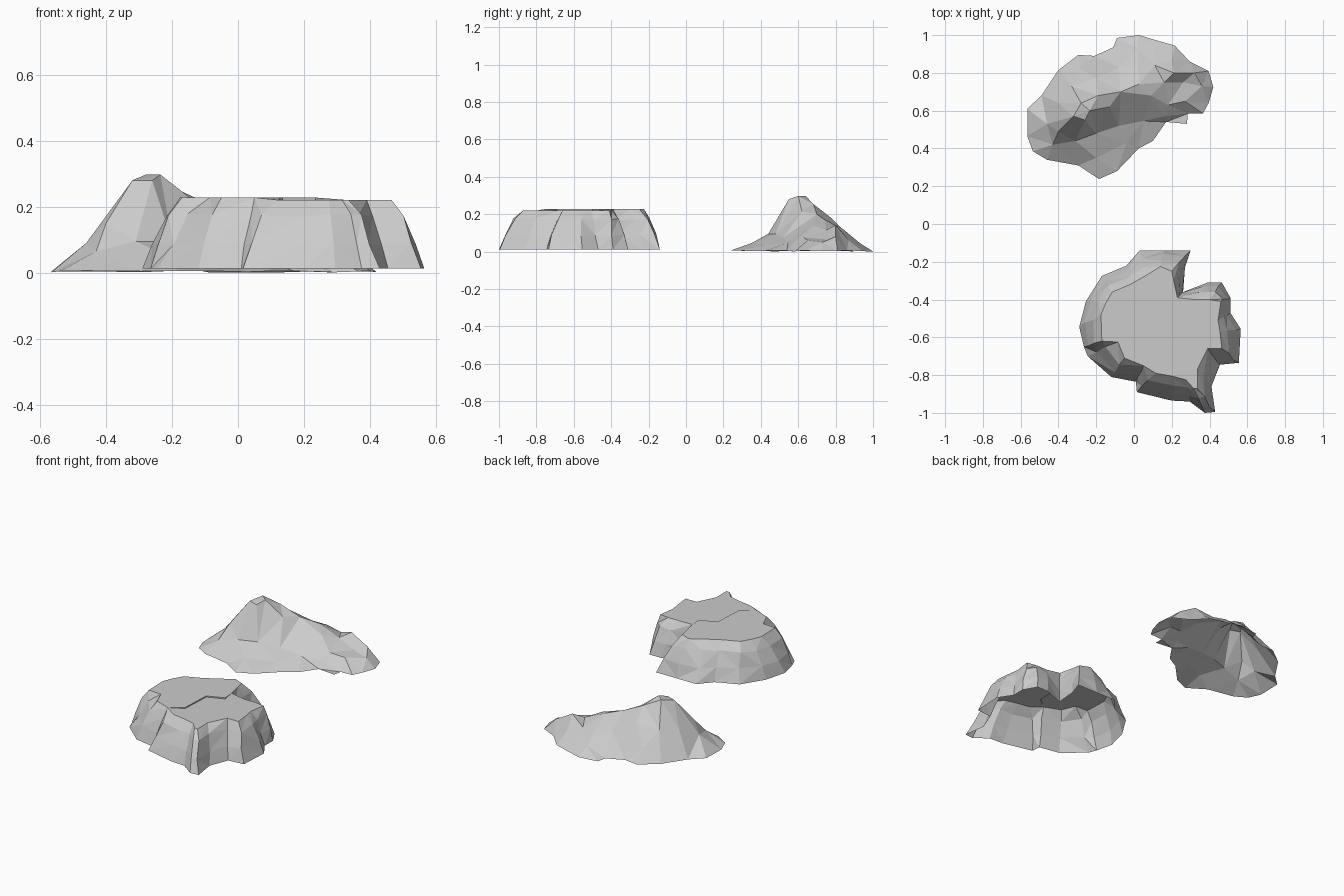
import bpy, bmesh, random
from mathutils import Vector
from mathutils.geometry import delaunay_2d_cdt

random.seed(4)
if "Cube" in bpy.data.objects:
    bpy.data.objects.remove(bpy.data.objects["Cube"])

stone = bpy.data.materials.new("grey stone")
stone.use_nodes = True
stone.diffuse_color = (.6, .6, .6, 1)
stone.node_tree.nodes["Principled BSDF"].inputs["Base Color"].default_value = (.6, .6, .6, 1)


def finish(bm, name):
    """Turn a bmesh into a flat shaded stone object."""
    mesh = bpy.data.meshes.new(name)
    bm.to_mesh(mesh)
    bm.free()
    mesh.materials.append(stone)
    obj = bpy.data.objects.new(name, mesh)
    bpy.context.collection.objects.link(obj)
    return obj


def jitter(amount):
    return Vector([random.uniform(-amount, amount) for axis in range(3)])


# Flat-topped rock: each row pairs a foot point with the rim point above it
mesa_plan = [
    (.26, -.36, .23, -.39), (.39, -.31, .32, -.4), (.465, -.31, .4, -.4),
    (.51, -.39, .46, -.41), (.51, -.47, .445, -.51), (.565, -.555, .455, -.57),
    (.555, -.735, .465, -.66), (.455, -.745, .39, -.66), (.41, -.86, .335, -.77),
    (.43, -.995, .335, -.87), (.375, -1, .315, -.87), (.295, -.94, .275, -.825),
    (.2, -.935, .2, -.805), (.015, -.89, .115, -.79), (.01, -.835, .05, -.75),
    (-.12, -.81, -.05, -.71), (-.245, -.7, -.085, -.625), (-.265, -.65, -.17, -.62),
    (-.29, -.545, -.175, -.48), (-.255, -.41, -.15, -.42), (-.17, -.275, -.115, -.36),
    (-.04, -.22, -.02, -.32), (.03, -.14, .06, -.275), (.16, -.14, .14, -.225),
    (.3, -.14, .2, -.25), (.27, -.23, .21, -.3),
]
crack_path = [(.125, -.69), (.135, -.5), (.235, -.46)]
crack_end = 14          # the rim row where the crack leaves the top
low_top, high_top = .221, .228


def build_mesa():
    bm = bmesh.new()
    count = len(mesa_plan)
    rings = []
    # Wall rings: share of the way from foot to rim, and height
    for share, height, rough in ((0, .012, 0), (.28, .09, .006), (.62, .175, .006), (1, None, 0)):
        ring = []
        for i, (fx, fy, rx, ry) in enumerate(mesa_plan):
            top = low_top if 0 < i < crack_end else high_top
            point = Vector((fx, fy, 0)).lerp(Vector((rx, ry, 0)), share)
            point.z = height or top
            ring.append(bm.verts.new(point + jitter(rough)))
        rings.append(ring)
    for lower, upper in zip(rings, rings[1:]):
        for i in range(count):
            j = (i + 1) % count
            a, b, c, d = lower[i], upper[i], upper[j], lower[j]
            split = ((a, b, c), (a, c, d)) if random.random() < .5 else ((a, b, d), (b, c, d))
            for tri in split:
                bm.faces.new(tri)
    # Top slabs with a small step along the crack
    rim = rings[-1]
    low = [bm.verts.new((x, y, low_top)) for x, y in crack_path]
    high = [bm.verts.new((x, y, high_top)) for x, y in crack_path]
    bm.faces.new(rim[:crack_end + 1] + low)
    bm.faces.new(rim[crack_end:] + [rim[0]] + high[::-1])
    low_edge = [rim[crack_end]] + low + [rim[0]]
    high_edge = [rim[crack_end]] + high + [rim[0]]
    for k in range(len(crack_path) + 1):
        corners = (low_edge[k], low_edge[k + 1], high_edge[k + 1], high_edge[k])
        bm.faces.new(list(dict.fromkeys(corners)))
    bmesh.ops.recalc_face_normals(bm, faces=bm.faces)
    if sum((f.normal.z * f.calc_area() for f in bm.faces)) < 0:
        bmesh.ops.reverse_faces(bm, faces=bm.faces)
    return finish(bm, "flat_topped_rock")


# Peaked rock: footprint outline, then crest and flank points with heights
mound_outline = [
    (.025, 1), (-.09, .985), (-.11, .935), (-.21, .89), (-.295, .895), (-.4, .815),
    (-.49, .68), (-.565, .61), (-.565, .465), (-.535, .385), (-.46, .34), (-.295, .31),
    (-.185, .238), (-.09, .28), (.025, .4), (.1, .44), (.17, .54), (.28, .53),
    (.285, .585), (.365, .585), (.395, .64), (.42, .725), (.395, .81), (.295, .86),
    (.215, .945), (.11, .975),
]
crest = [
    (-.32, .57, .28), (-.28, .64, .297), (-.235, .6, .297), (-.26, .55, .28),
    (-.19, .68, .255), (-.13, .62, .215), (-.07, .7, .2), (.025, .74, .172),
    (.09, .68, .14), (.16, .75, .115), (.21, .8, .142), (.32, .8, .08),
]
flanks = [
    (-.31, .44, .095), (-.2, .48, .095), (-.08, .52, .075), (.05, .545, .05), (.16, .57, .045),
    (-.4, .49, .15), (-.46, .53, .09), (-.43, .42, .065), (-.2, .35, .045), (-.04, .43, .035),
    (-.4, .64, .15), (-.33, .73, .16), (-.2, .77, .185), (-.08, .83, .125), (.02, .84, .12),
    (.11, .84, .1), (-.29, .83, .075), (.02, .93, .045), (.2, .87, .06), (.27, .65, .06),
    (.18, .63, .075), (.26, .75, .065), (.36, .73, .05),
]


def build_mound():
    ring = [(x, y, random.uniform(0, .006)) for x, y in mound_outline]
    points = [Vector(p) for p in ring + crest + flanks]
    n = len(ring)
    edges = [(i, (i + 1) % n) for i in range(n)]
    flat, _, tris, origin, _, _ = delaunay_2d_cdt([p.xy for p in points], edges, [], 1, .0001)
    bm = bmesh.new()
    verts = [bm.verts.new((p.x, p.y, points[src[0]].z if src else 0))
             for p, src in zip(flat, origin)]
    for tri in tris:
        bm.faces.new([verts[i] for i in tri])
    bmesh.ops.recalc_face_normals(bm, faces=bm.faces)
    if sum(f.normal.z for f in bm.faces) < 0:
        bmesh.ops.reverse_faces(bm, faces=bm.faces)
    return finish(bm, "peaked_rock")


build_mesa()
build_mound()
